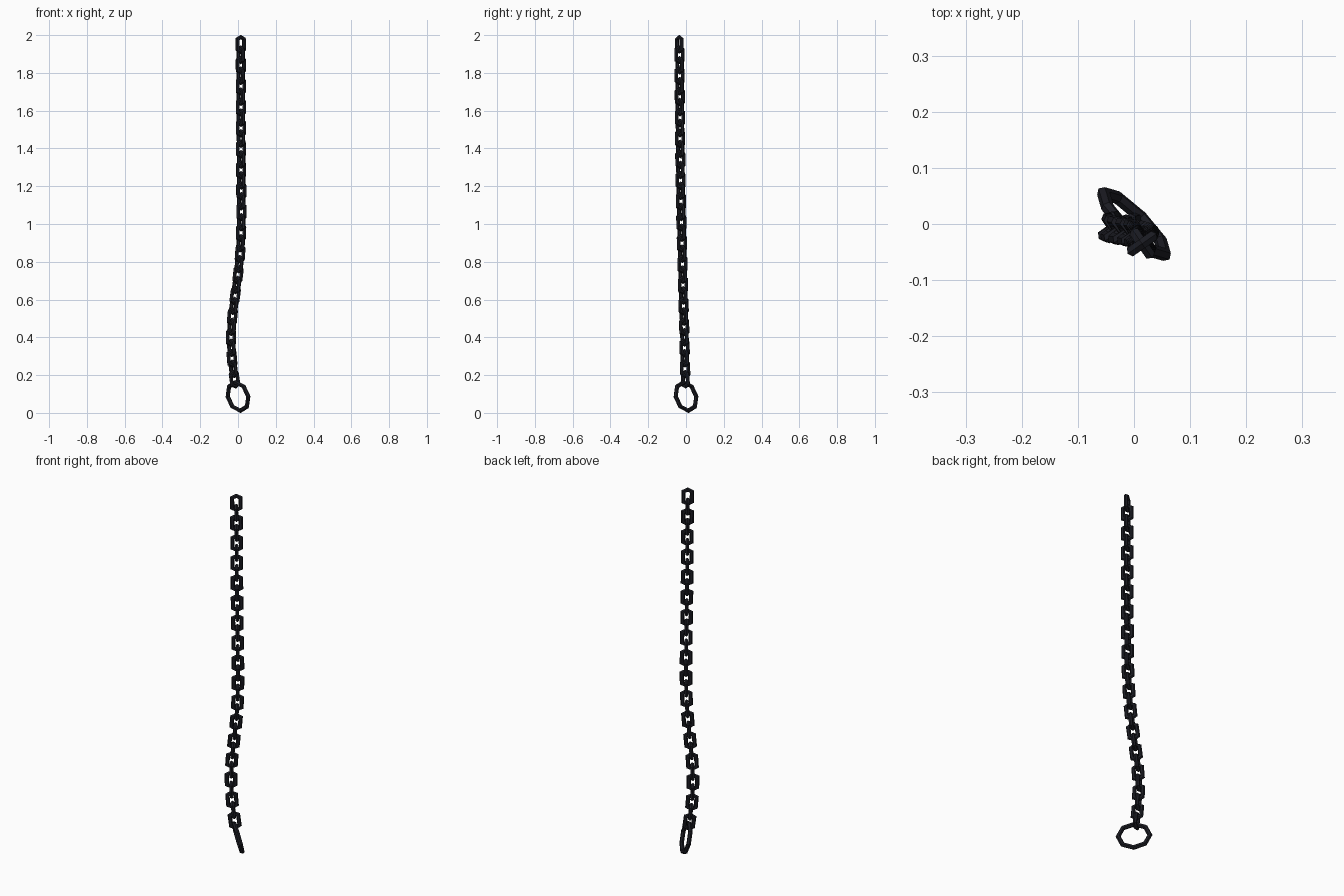
import bpy, bmesh, math
from mathutils import Vector

if "Cube" in bpy.data.objects:
    bpy.data.objects.remove(bpy.data.objects["Cube"])

iron = bpy.data.materials.new("dark iron")
iron.diffuse_color = (0.0105, 0.011, 0.016, 1)
iron.use_nodes = True
iron.node_tree.nodes["Principled BSDF"].inputs["Base Color"].default_value = iron.diffuse_color


def closed_tube(name, outline, r, centre, u, v, sides=6):
    """Sweep a round low-poly bar along a closed planar outline with mitred corners."""
    u, v = u.normalized(), v.normalized()
    n = u.cross(v).normalized()
    pts = [Vector(p) for p in outline]
    bm = bmesh.new()
    rings = []
    for i, p in enumerate(pts):
        a = (p - pts[i - 1]).normalized()
        b = (pts[(i + 1) % len(pts)] - p).normalized()
        t = (a + b).normalized()
        out = Vector((t.y, -t.x)) / max(0.3, t.dot(a))
        ring = []
        for k in range(sides):
            ang = 2 * math.pi * k / sides
            q = p + out * (r * math.cos(ang))
            ring.append(bm.verts.new(centre + u * q.x + v * q.y + n * (r * math.sin(ang))))
        rings.append(ring)
    for i, ring in enumerate(rings):
        nxt = rings[(i + 1) % len(rings)]
        for k in range(sides):
            j = (k + 1) % sides
            bm.faces.new((ring[k], nxt[k], nxt[j], ring[j]))
    bmesh.ops.recalc_face_normals(bm, faces=bm.faces)
    me = bpy.data.meshes.new(name)
    bm.to_mesh(me)
    bm.free()
    me.materials.append(iron)
    ob = bpy.data.objects.new(name, me)
    bpy.context.collection.objects.link(ob)


# gently curved hanging line: (z, x, y)
PATH = [(0.0, 0.01, 0.002), (0.175, -0.018, -0.003), (0.287, -0.032, -0.006),
        (0.40, -0.037, -0.008), (0.51, -0.030, -0.011), (0.615, -0.016, -0.014),
        (0.73, 0.0, -0.017), (0.84, 0.011, -0.020), (0.95, 0.016, -0.023),
        (1.06, 0.018, -0.026), (1.4, 0.016, -0.031), (2.1, 0.014, -0.036)]


def on_path(z):
    for (z0, x0, y0), (z1, x1, y1) in zip(PATH, PATH[1:]):
        if z <= z1:
            f = (z - z0) / (z1 - z0)
            return Vector((x0 + (x1 - x0) * f, y0 + (y1 - y0) * f, z))


# chain links, every second one turned a quarter
link = [(0, 0.0385), (-0.021, 0.028), (-0.021, -0.028),
        (0, -0.0385), (0.021, -0.028), (0.021, 0.028)]
for i in range(33):
    z = 1.951 - 0.0554 * i
    v = (on_path(z + 0.05) - on_path(z - 0.05)).normalized()
    ang = math.radians(35 - 90 * (i % 2))
    u = Vector((math.cos(ang), math.sin(ang), 0))
    u -= v * u.dot(v)
    closed_tube("chain_link", link, 0.0105, on_path(z), u, v)

# large octagonal end ring, leaning slightly
R = 0.077
octagon = [(R * math.cos(math.pi * k / 4), R * math.sin(math.pi * k / 4)) for k in range(8)]
closed_tube("end_ring", octagon, 0.0115, Vector((0, 0, 0.0865)),
            Vector((1, -1, 0)), Vector((-0.16, -0.16, 0.97)))
